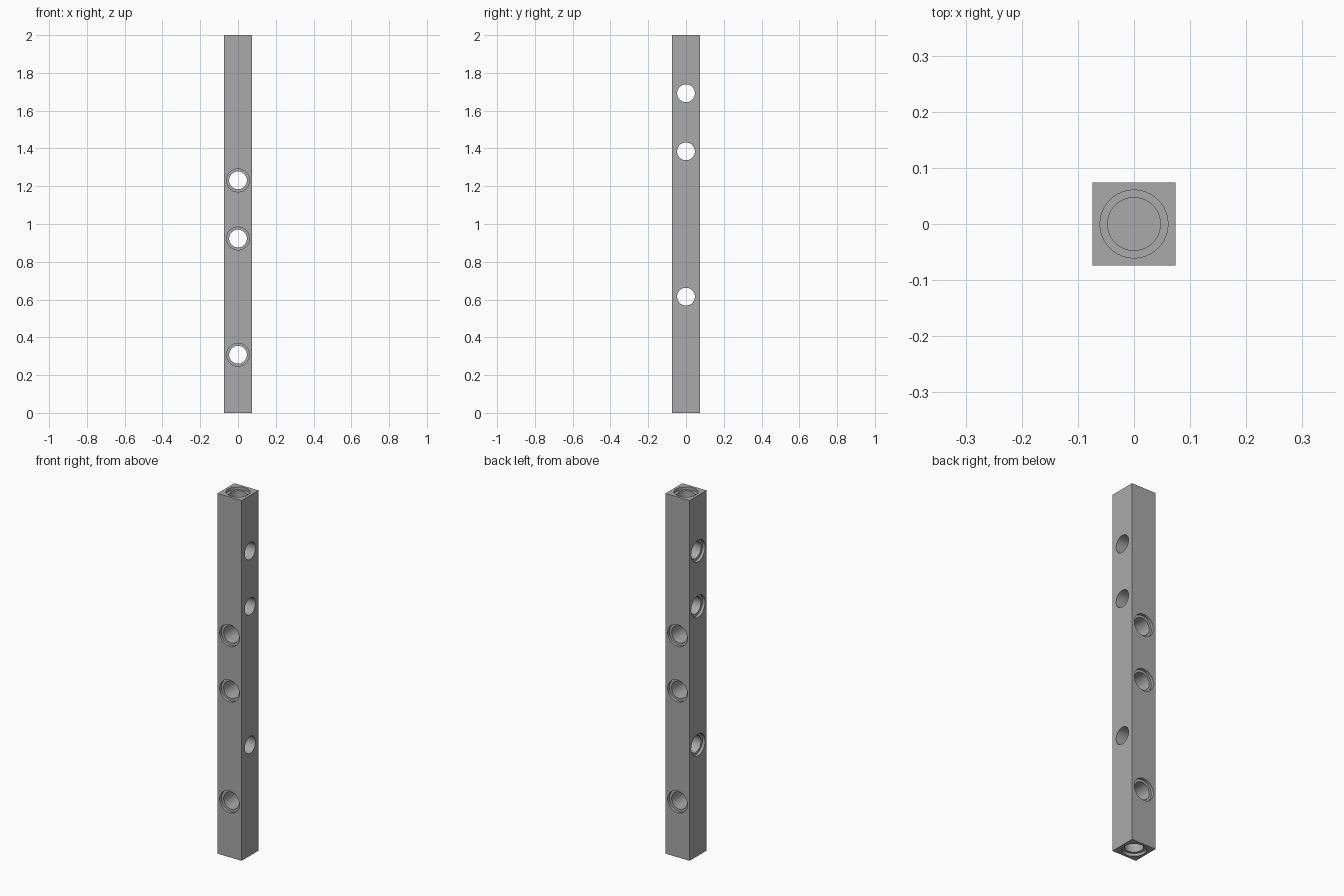
import bpy, bmesh, math
from mathutils import Matrix, Vector

if "Cube" in bpy.data.objects:
    bpy.data.objects.remove(bpy.data.objects["Cube"], do_unlink=True)

HEIGHT, HALF = 2.0, 0.0744
UNIT = HEIGHT / 13                # hole spacing
BORE, RIM, RIM_DEPTH = 0.047, 0.0605, 0.0154
OVER = 0.02                       # cutter overshoot past a face
SEGMENTS = 48

grey = bpy.data.materials.new("grey plastic")
colour = (0.4, 0.4, 0.4, 1)
grey.use_nodes = True
grey.diffuse_color = colour
grey.node_tree.nodes["Principled BSDF"].inputs["Base Color"].default_value = colour


def add_cutter(bm, centre, direction, profile):
    """Closed solid turned about an axis from (distance, radius) points."""
    turn = Vector(direction).to_track_quat("Z", "Y").to_matrix().to_4x4()
    matrix = Matrix.Translation(centre) @ turn
    rings = []
    for along, radius in profile:
        ring = []
        for i in range(SEGMENTS):
            a = math.tau * i / SEGMENTS
            point = Vector((radius * math.cos(a), radius * math.sin(a), along))
            ring.append(bm.verts.new(matrix @ point))
        rings.append(ring)
    for low, high in zip(rings, rings[1:]):
        for i in range(SEGMENTS):
            j = (i + 1) % SEGMENTS
            bm.faces.new((low[i], low[j], high[j], high[i]))
    bm.faces.new(rings[0][::-1])
    bm.faces.new(rings[-1])


# Square post
bpy.ops.mesh.primitive_cube_add(size=1, location=(0, 0, HEIGHT / 2))
post = bpy.context.object
post.name = "drilled_post"
post.scale = (2 * HALF, 2 * HALF, HEIGHT)
bpy.ops.object.transform_apply(location=True, rotation=False, scale=True)
post.data.materials.append(grey)

cut = bmesh.new()
end, step = HALF + OVER, HALF - RIM_DEPTH
rim = [(step, BORE), (step, RIM), (end, RIM)]

# Front to back holes, recessed on both faces
for n in (2, 6, 8):
    back_rim = [(-d, r) for d, r in reversed(rim)]
    add_cutter(cut, (0, 0, n * UNIT), (0, 1, 0), back_rim + rim)

# Sideways holes, recessed on one face only
for n in (4, 9, 11):
    add_cutter(cut, (0, 0, n * UNIT), (-1, 0, 0), [(-end, BORE)] + rim)

# Blind recessed holes in both ends
for z, up in ((HEIGHT, 1), (0, -1)):
    add_cutter(cut, (0, 0, z), (0, 0, up),
               [(-UNIT, BORE), (-RIM_DEPTH, BORE), (-RIM_DEPTH, RIM), (OVER, RIM)])

bmesh.ops.recalc_face_normals(cut, faces=cut.faces)
mesh = bpy.data.meshes.new("hole_cutters")
cut.to_mesh(mesh)
cut.free()
cutters = bpy.data.objects.new("hole_cutters", mesh)
mesh.materials.append(grey)
bpy.context.collection.objects.link(cutters)
cutters.hide_render = True

# Drill the post, then drop the cutters
drill = post.modifiers.new("holes", "BOOLEAN")
drill.operation = "DIFFERENCE"
drill.solver = "EXACT"
drill.object = cutters
bpy.context.view_layer.objects.active = post
bpy.ops.object.modifier_apply(modifier=drill.name)
bpy.data.objects.remove(cutters, do_unlink=True)

bpy.ops.object.shade_smooth_by_angle(angle=math.radians(30))
